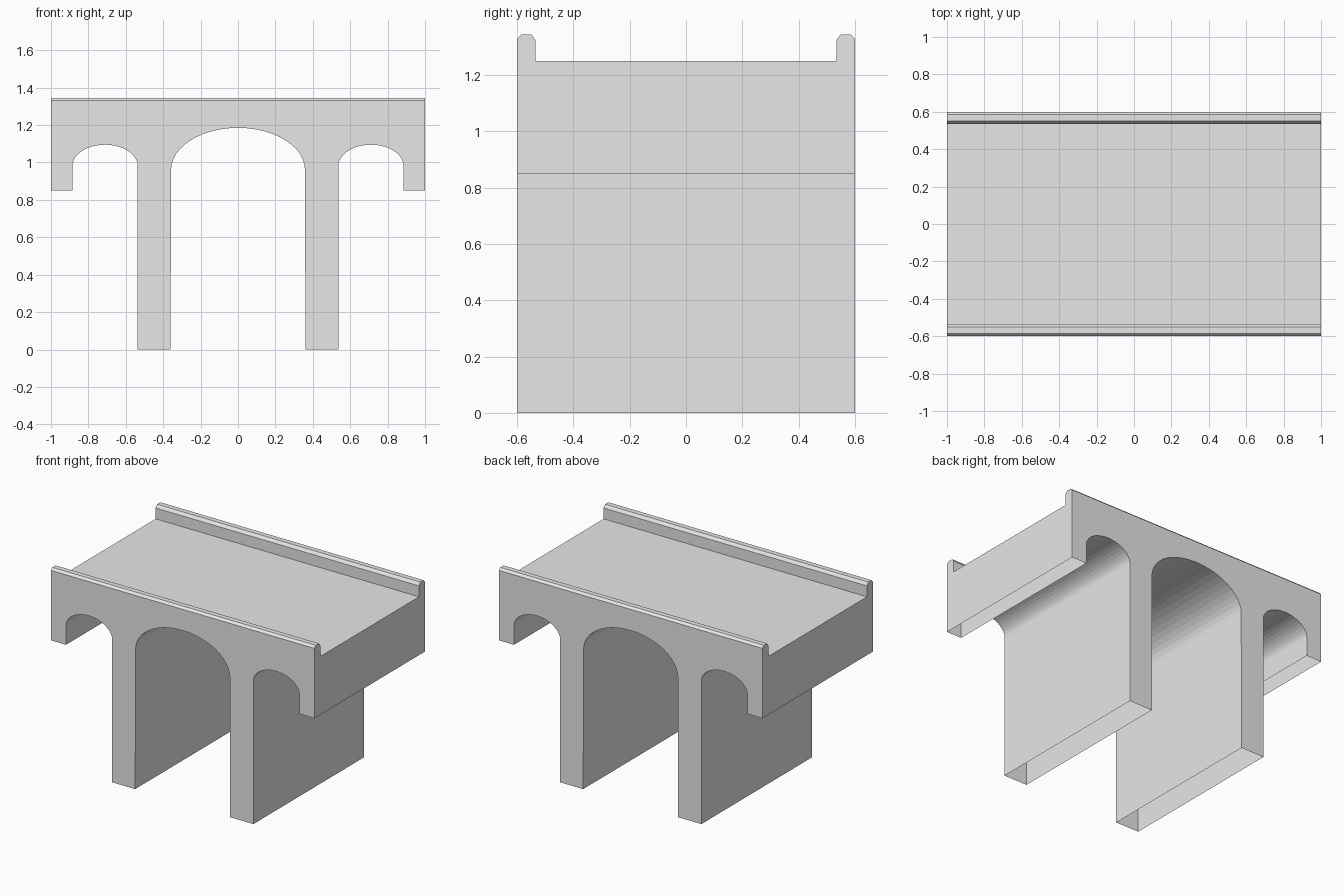
import bpy, bmesh, math
from mathutils import Vector

cube = bpy.data.objects.get("Cube")
if cube:
    bpy.data.objects.remove(cube, do_unlink=True)

stone = bpy.data.materials.new("pale_grey_stone")
stone.use_nodes = True
stone.diffuse_color = (0.8, 0.8, 0.8, 1)
stone.node_tree.nodes["Principled BSDF"].inputs["Base Color"].default_value = (0.8, 0.8, 0.8, 1)

LENGTH, WIDTH = 2.0, 1.2
END_BOTTOM = 0.85


def extrude(name, points, depth):
    """Closed prism from 3D outline points, extruded by the depth vector."""
    bm = bmesh.new()
    face = bm.faces.new([bm.verts.new(p) for p in points])
    out = bmesh.ops.extrude_face_region(bm, geom=[face])
    moved = [g for g in out["geom"] if isinstance(g, bmesh.types.BMVert)]
    bmesh.ops.translate(bm, verts=moved, vec=Vector(depth))
    bmesh.ops.recalc_face_normals(bm, faces=bm.faces[:])
    mesh = bpy.data.meshes.new(name)
    bm.to_mesh(mesh)
    bm.free()
    obj = bpy.data.objects.new(name, mesh)
    bpy.context.collection.objects.link(obj)
    return obj


def arch(centre, half_width, spring, rise, steps):
    """Arch curve from its -x springing to its +x springing."""
    angles = [math.pi * (1 - i / steps) for i in range(steps + 1)]
    return [(centre + half_width * math.cos(a), spring + rise * math.sin(a)) for a in angles]


def opening(name, outline):
    cutter = extrude(name, [(x, -1, z) for x, z in outline], (0, 2, 0))
    cutter.hide_render = True
    return cutter


# Bridge body: deck and chamfered parapets as one cross-section along x
half = [(0.6, 0), (0.6, 1.33), (0.585, 1.345), (0.55, 1.345), (0.535, 1.325), (0.535, 1.25)]
section = half + [(-y, z) for y, z in reversed(half)]
bridge = extrude("viaduct_body", [(-LENGTH / 2, y, z) for y, z in section], (LENGTH, 0, 0))
bridge.data.materials.append(stone)

# Openings: main arch, and a side arch with the raised end on each side
main = [(-0.361, -0.1)] + arch(0, 0.358, 0.96, 0.225, 24) + [(0.361, -0.1)]
side = ([(0.537, -0.1)] + arch(0.711, 0.175, 0.98, 0.115, 20)
        + [(0.886, END_BOTTOM), (1.1, END_BOTTOM), (1.1, -0.1)])
cutters = [opening("main_arch_cutter", main),
           opening("left_arch_cutter", side),
           opening("right_arch_cutter", [(-x, z) for x, z in side])]

bpy.context.view_layer.objects.active = bridge
for cutter in cutters:
    mod = bridge.modifiers.new(cutter.name, 'BOOLEAN')
    mod.operation = 'DIFFERENCE'
    mod.solver = 'EXACT'
    mod.object = cutter
    bpy.ops.object.modifier_apply(modifier=mod.name)
    bpy.data.objects.remove(cutter, do_unlink=True)

# The feet of the piers and end walls are open underneath
bm = bmesh.new()
bm.from_mesh(bridge.data)
feet = [f for f in bm.faces
        if f.normal.z < -0.9 and f.calc_center_median().z < END_BOTTOM + 0.01]
bmesh.ops.delete(bm, geom=feet, context='FACES')
for f in bm.faces:
    f.smooth = False
    f.material_index = 0
bm.to_mesh(bridge.data)
bm.free()
